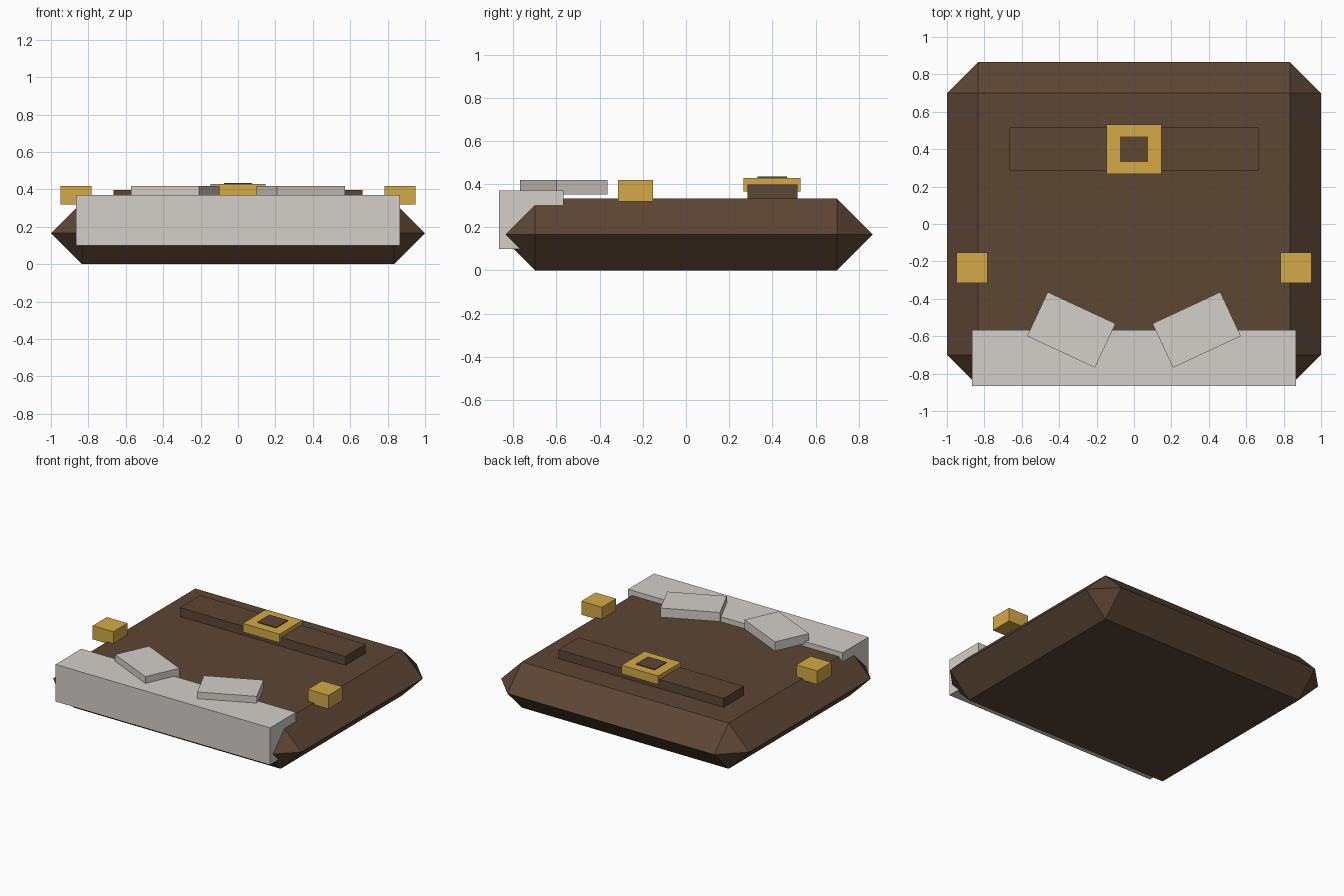
import bpy, bmesh, math

if "Cube" in bpy.data.objects:
    bpy.data.objects.remove(bpy.data.objects["Cube"])


def srgb(r, g, b):
    def lin(c):
        c /= 255
        return c / 12.92 if c <= 0.04045 else ((c + 0.055) / 1.055) ** 2.4
    return (lin(r), lin(g), lin(b), 1)


def material(name, rgb):
    m = bpy.data.materials.new(name)
    m.diffuse_color = srgb(*rgb)
    m.use_nodes = True
    m.node_tree.nodes["Principled BSDF"].inputs["Base Color"].default_value = m.diffuse_color
    return m


leather = material("brown leather", (92, 70, 52))
gold = material("gold", (212, 170, 70))
cloth = material("pale grey cloth", (212, 207, 201))


def finish(name, bm, mat):
    bmesh.ops.recalc_face_normals(bm, faces=bm.faces[:])
    me = bpy.data.meshes.new(name)
    bm.to_mesh(me)
    bm.free()
    me.materials.append(mat)
    ob = bpy.data.objects.new(name, me)
    bpy.context.collection.objects.link(ob)
    return ob


def box(name, x, y, z, mat, turn=0):
    """Box from (min, max) ranges, turned about its own vertical axis."""
    bm = bmesh.new()
    bmesh.ops.create_cube(bm, size=1)
    for v in bm.verts:
        v.co.x *= x[1] - x[0]
        v.co.y *= y[1] - y[0]
        v.co.z *= z[1] - z[0]
    ob = finish(name, bm, mat)
    ob.location = [sum(r) / 2 for r in (x, y, z)]
    ob.rotation_euler.z = math.radians(turn)
    return ob


# Body: slab whose chamfers meet in a ridge at half height
W, D, H = 1.0, 0.866, 0.333
C = H / 2
bm = bmesh.new()
for sx in (-1, 1):
    for sy in (-1, 1):
        for p in ((W - C, D - C, 0), (W - C, D - C, H),
                  (W, D - C, C), (W - C, D, C)):
            bm.verts.new((sx * p[0], sy * p[1], p[2]))
bmesh.ops.convex_hull(bm, input=bm.verts[:])
bmesh.ops.dissolve_limit(bm, angle_limit=0.01, verts=bm.verts[:], edges=bm.edges[:])
finish("body", bm, leather)

# Cloth band wrapped over the front edge
box("front_band", (-0.865, 0.865), (-0.866, -0.568), (0.10, 0.37), cloth)

# Mirrored tilted flaps and gold studs
for side, s in (("left", -1), ("right", 1)):
    cx = s * 0.335
    box(side + "_flap", (cx - 0.2, cx + 0.2), (-0.696, -0.436), (0.352, 0.419), cloth, s * 25)
    cx = s * 0.867
    box(side + "_stud", (cx - 0.083, cx + 0.083), (-0.316, -0.152), (0.32, 0.419), gold)

# Strap with buckle and its dark centre
box("strap", (-0.666, 0.666), (0.284, 0.517), (0.32, 0.398), leather)
box("buckle", (-0.148, 0.148), (0.267, 0.531), (0.365, 0.428), gold)
box("buckle_centre", (-0.075, 0.075), (0.331, 0.468), (0.38, 0.434), leather)
